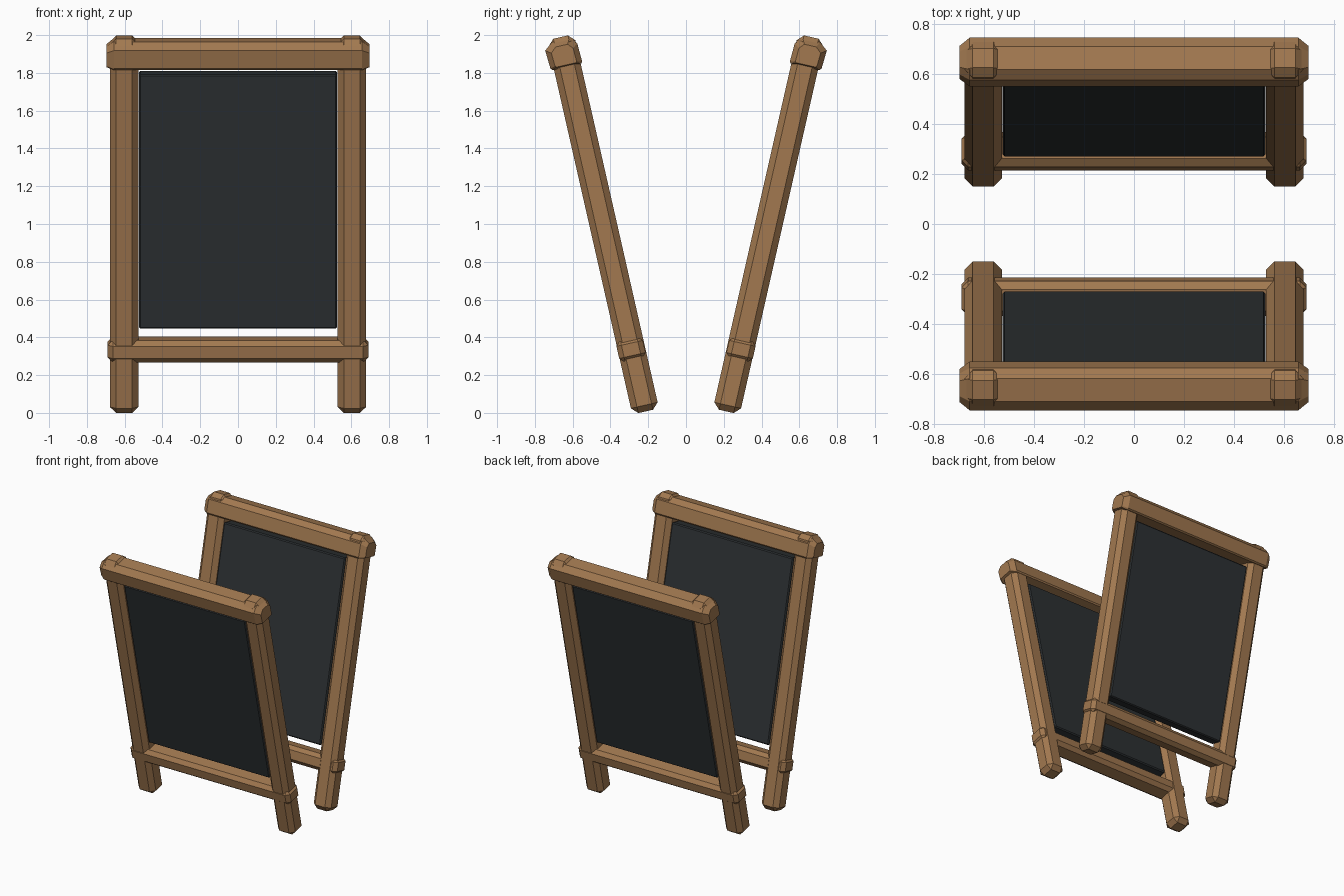
import bpy, bmesh
from math import radians, pi
from mathutils import Matrix

if "Cube" in bpy.data.objects:
    bpy.data.objects.remove(bpy.data.objects["Cube"])

TILT = radians(12.8)


def material(name, rgb):
    m = bpy.data.materials.new(name)
    m.diffuse_color = (*rgb, 1)
    m.use_nodes = True
    m.node_tree.nodes["Principled BSDF"].inputs["Base Color"].default_value = m.diffuse_color
    return m


wood = material("wood", (0.36, 0.19, 0.08))
slate = material("slate", (0.026, 0.031, 0.034))


def finish(bm, name, mat, turn):
    # lean the part outward, then turn it to its side of the stand
    bmesh.ops.recalc_face_normals(bm, faces=bm.faces)
    bm.transform(Matrix.Rotation(turn, 4, 'Z') @ Matrix.Rotation(-TILT, 4, 'X'))
    mesh = bpy.data.meshes.new(name)
    bm.to_mesh(mesh)
    bm.free()
    mesh.materials.append(mat)
    ob = bpy.data.objects.new(name, mesh)
    bpy.context.collection.objects.link(ob)
    return ob


def chamfer_box(name, xs, ys, zs, bevel, mat, turn):
    bm = bmesh.new()
    bmesh.ops.create_cube(bm, size=1)
    for v in bm.verts:
        for i, (lo, hi) in enumerate((xs, ys, zs)):
            v.co[i] = hi if v.co[i] > 0 else lo
    bmesh.ops.bevel(bm, geom=bm.edges[:], offset=bevel, segments=1,
                    affect='EDGES', profile=0.5)
    return finish(bm, name, mat, turn)


def top_rail(name, turn):
    # chamfered profile (depth, height) swept across, tapering at both ends
    prof = [(0.132, 1.926), (0.124, 1.936), (0.128, 2.035), (0.163, 2.072),
            (0.257, 2.072), (0.302, 2.035), (0.296, 1.936), (0.286, 1.926)]
    bm = bmesh.new()
    rings = []
    for x, sy, sz in ((-0.697, 0.68, 0.72), (-0.657, 1, 1),
                      (0.657, 1, 1), (0.697, 0.68, 0.72)):
        rings.append([bm.verts.new((x, 0.213 + (w - 0.213) * sy,
                                    1.965 + (h - 1.965) * sz)) for w, h in prof])
    n = len(prof)
    for a, b in zip(rings, rings[1:]):
        for i in range(n):
            j = (i + 1) % n
            bm.faces.new((a[i], a[j], b[j], b[i]))
    bm.faces.new(rings[0])
    bm.faces.new(rings[-1])
    return finish(bm, name, wood, turn)


# two identical framed boards facing away from each other
for side, turn in (("back", 0), ("front", pi)):
    for label, cx in (("a", -0.603), ("b", 0.603)):
        chamfer_box(f"{side}_leg_{label}", (cx - 0.075, cx + 0.075),
                    (0.134, 0.279), (0.055, 2.087), 0.033, wood, turn)
    top_rail(f"{side}_top_rail", turn)
    chamfer_box(f"{side}_bottom_rail", (-0.69, 0.69), (0.138, 0.281),
                (0.332, 0.452), 0.027, wood, turn)
    chamfer_box(f"{side}_chalkboard", (-0.525, 0.525), (0.158, 0.25),
                (0.512, 1.893), 0.008, slate, turn)
